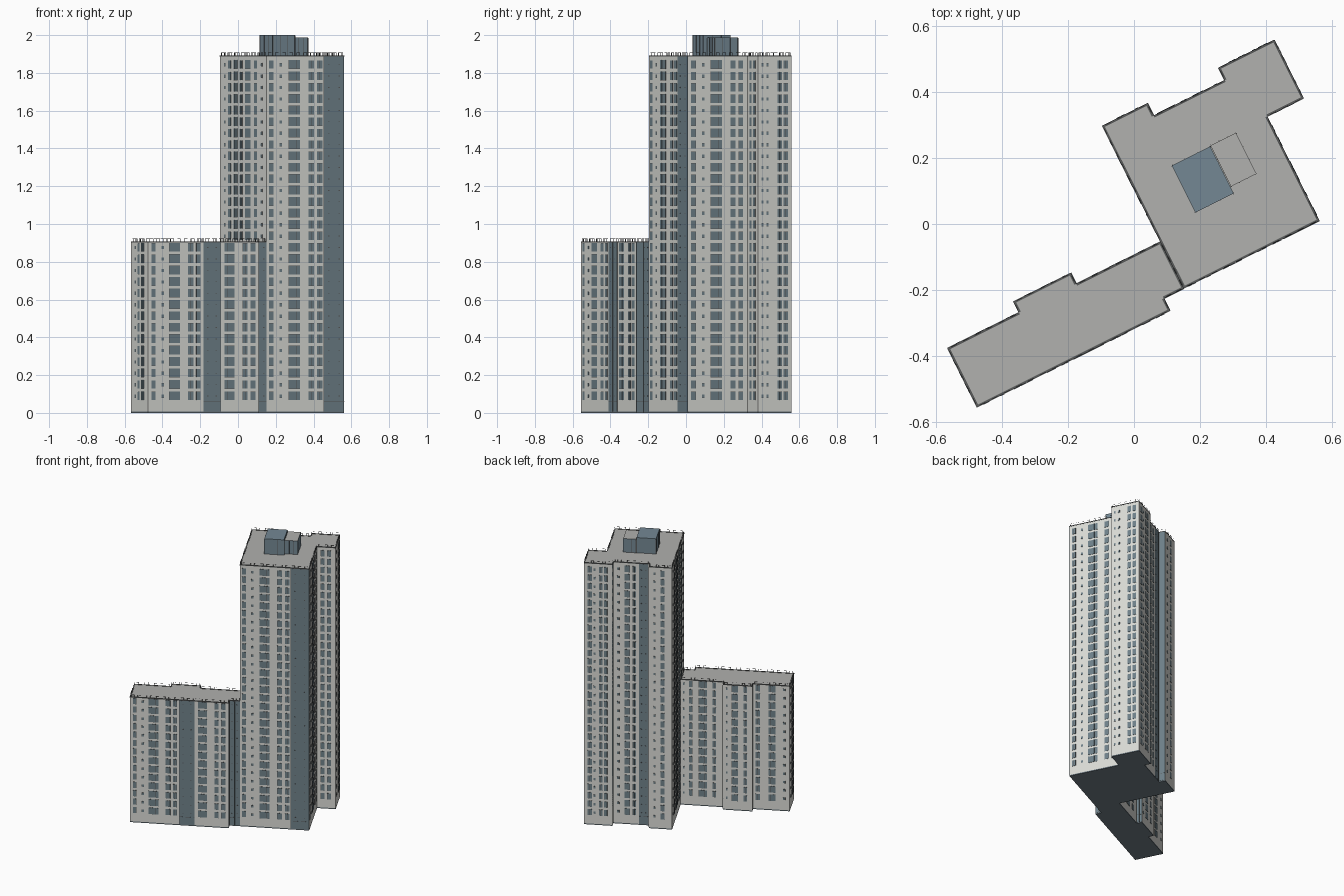
import bpy, bmesh, math
from mathutils import Vector

if "Cube" in bpy.data.objects:
    bpy.data.objects.remove(bpy.data.objects["Cube"])

TURN = math.atan2(1, 2)      # whole block is turned on its site
FLOOR, BASE = 0.0605, 0.062  # storey height, ground storey height


def material(name, rgb):
    m = bpy.data.materials.new(name)
    m.diffuse_color = (*rgb, 1)
    m.use_nodes = True
    m.node_tree.nodes["Principled BSDF"].inputs["Base Color"].default_value = m.diffuse_color
    return m


MATS = [material("pale_wall", (0.71, 0.715, 0.68)),
        material("roof_grey", (0.44, 0.44, 0.425)),
        material("blue_glass", (0.16, 0.222, 0.255)),
        material("dark_trim", (0.10, 0.105, 0.105)),
        material("penthouse_blue", (0.175, 0.245, 0.295)),
        material("slate_underside", (0.16, 0.205, 0.235))]
WALL, ROOF, GLASS, TRIM, BLUE, SLATE = range(6)


def finish(bm, name, floors=1):
    bmesh.ops.recalc_face_normals(bm, faces=bm.faces)
    me = bpy.data.meshes.new(name)
    bm.to_mesh(me)
    bm.free()
    for m in MATS:
        me.materials.append(m)
    ob = bpy.data.objects.new(name, me)
    bpy.context.collection.objects.link(ob)
    ob.rotation_euler.z = TURN
    if floors > 1:
        arr = ob.modifiers.new("storeys", 'ARRAY')
        arr.count = floors
        arr.use_relative_offset = False
        arr.use_constant_offset = True
        arr.constant_offset_displace = (0, 0, FLOOR)
    return ob


def prism(bm, outline, z0, z1, side, top, bottom):
    lo = [bm.verts.new((x, y, z0)) for x, y in outline]
    hi = [bm.verts.new((x, y, z1)) for x, y in outline]
    n = len(outline)
    bm.faces.new(lo[::-1]).material_index = bottom
    bm.faces.new(hi).material_index = top
    for i in range(n):
        j = (i + 1) % n
        bm.faces.new((lo[i], lo[j], hi[j], hi[i])).material_index = side


def plate(bm, p, q, a, b, z0, z1, out, mat, back=0.002):
    """Box lying on wall p-q between distances a and b along it."""
    p, q = Vector(p), Vector(q)
    d = (q - p).normalized()
    n = Vector((d.y, -d.x))
    pts = [p + d * a - n * back, p + d * a + n * out,
           p + d * b + n * out, p + d * b - n * back]
    prism(bm, pts, z0, z1, mat, mat, mat)


def window(bm, p, q, f0, f1, kind):
    """One storey of a window column; f0, f1 are fractions of the wall."""
    length = (Vector(q) - Vector(p)).length
    a, b = f0 * length, f1 * length
    z0, z1, panes = {'s': (0.018, 0.035, 1), 'm': (0.006, 0.050, 2),
                     'w': (0.005, 0.052, 3)}[kind]
    z0, z1 = z0 + BASE, z1 + BASE
    plate(bm, p, q, a, b, z0, z1, 0.001, TRIM)
    w = (b - a) / panes
    for k in range(panes):
        plate(bm, p, q, a + k * w + 0.0006, a + (k + 1) * w - 0.0006,
              z0 + 0.0008, z1 - 0.0008, 0.0018, GLASS)


def rim(bm, outline, z):
    """Coping along the roof edge with posts and broken handrails."""
    for i, p in enumerate(outline):
        q = outline[(i + 1) % len(outline)]
        length = (Vector(q) - Vector(p)).length
        plate(bm, p, q, 0, length, z - 0.004, z + 0.002, 0.001, TRIM, 0.006)
        n = max(1, round(length / 0.04))
        s = length / n
        for k in range(n):
            m = (k + 0.5) * s
            for e in (m - s * 0.22, m + s * 0.22):
                plate(bm, p, q, e - 0.0007, e + 0.0007, z, z + 0.017, -0.001, TRIM, 0.0025)
            plate(bm, p, q, m - s * 0.22, m + s * 0.22, z + 0.0158, z + 0.017,
                  -0.001, TRIM, 0.0025)


def building(name, outline, height, floors, columns, strips):
    # solid body on a dark plinth
    bm = bmesh.new()
    prism(bm, outline, 0.007, height, WALL, ROOF, SLATE)
    finish(bm, name + "_body")
    bm = bmesh.new()
    prism(bm, outline, 0, 0.007, SLATE, SLATE, SLATE)
    finish(bm, name + "_plinth")
    bm = bmesh.new()
    rim(bm, outline, height)
    finish(bm, name + "_roof_railing")
    n = len(outline)
    # one storey of windows, repeated upwards
    bm = bmesh.new()
    for edge, cols in columns.items():
        for f0, f1, kind in cols:
            window(bm, outline[edge], outline[(edge + 1) % n], f0, f1, kind)
    finish(bm, name + "_windows", floors)
    # full height glazed strips with mullions and a lintel over the entrance
    bm, marks = bmesh.new(), bmesh.new()
    for edge, f0, f1 in strips:
        p, q = outline[edge], outline[(edge + 1) % n]
        length = (Vector(q) - Vector(p)).length
        a, b = f0 * length, f1 * length
        plate(bm, p, q, a, b, 0.007, height - 0.004, 0.0015, GLASS)
        for e in (a, (a + b) / 2, b):
            e = min(max(e, 0.001), length - 0.001)
            plate(bm, p, q, e - 0.0006, e + 0.0006, 0.007, height - 0.004, 0.002, TRIM)
        plate(bm, p, q, a, b, BASE - 0.001, BASE + 0.001, 0.002, TRIM)
        if b - a > 0.045:
            for f in (0.25, 0.75):
                m = a + (b - a) * f
                plate(marks, p, q, m - 0.004, m + 0.004, BASE + 0.025, BASE + 0.029, 0.002, TRIM)
    finish(bm, name + "_glazed_strips")
    finish(marks, name + "_strip_vents", floors)


# high tower
tower = [(.048, -.242), (.507, -.242), (.507, .111), (.63, .111), (.63, .309),
         (.441, .309), (.441, .267), (.2, .267), (.2, .309), (.047, .309)]
building("tower", tower, 1.89, 30, {
    0: [(.03, .09, 'm'), (.165, .2, 's'), (.285, .43, 'w'), (.54, .61, 'm'), (.65, .72, 'm')],
    1: [(.05, .13, 'm'), (.235, .275, 's'), (.38, .57, 'w'), (.71, .8, 'm'), (.85, .92, 'm')],
    2: [(.2, .4, 'm'), (.55, .75, 'm')],
    3: [(.1, .16, 's'), (.25, .31, 's'), (.58, .71, 'm'), (.76, .89, 'm')],
    4: [(.12, .29, 'm'), (.34, .4, 's'), (.53, .65, 'm'), (.7, .82, 'm')],
    6: [(.1, .16, 's'), (.3, .45, 'w'), (.53, .62, 'm')],
    8: [(.2, .28, 's'), (.5, .68, 'm')],
    9: [(.09, .12, 's'), (.18, .24, 'm'), (.3, .38, 'w'), (.43, .48, 'm'),
        (.54, .66, 'w'), (.74, .8, 'm'), (.88, .91, 's')],
}, [(0, .735, 1), (5, 0, 1), (6, .7, .95), (7, 0, 1)])

# low wing
wing = [(-.674, -.284), (-.02, -.284), (-.02, -.242), (.048, -.242), (.048, -.084),
        (-.238, -.084), (-.238, -.047), (-.432, -.047), (-.432, -.084), (-.674, -.084)]
building("wing", wing, 0.905, 14, {
    0: [(.03, .065, 'm'), (.12, .143, 's'), (.19, .29, 'w'), (.36, .41, 'm'), (.435, .475, 'm'),
        (.69, .78, 'w'), (.855, .9, 'm'), (.925, .97, 'm')],
    4: [(.05, .09, 's'), (.19, .27, 'm'), (.42, .61, 'w'), (.74, .82, 'm')],
    6: [(.1, .16, 's'), (.3, .52, 'w'), (.7, .82, 'm')],
    8: [(.07, .19, 'm'), (.42, .61, 'w'), (.82, .88, 's')],
    9: [(.2, .28, 's'), (.4, .5, 'm'), (.58, .76, 'w')],
}, [(0, .5, .655), (1, 0, 1), (2, 0, 1), (5, 0, 1)])

# rooftop plant rooms
for name, u0, u1, v0, v1, top, cap in (
        ("main_plant_room", .182, .312, -.052, .107, 2.0, BLUE),
        ("side_plant_room", .314, .4, -.03, .109, 1.988, ROOF)):
    box = [(u0, v0), (u1, v0), (u1, v1), (u0, v1)]
    bm = bmesh.new()
    prism(bm, box, 1.885, top, BLUE, cap, SLATE)
    for i, p in enumerate(box):
        q = box[(i + 1) % 4]
        length = (Vector(q) - Vector(p)).length
        for k in range(4):
            m = 0.002 + (length - 0.004) * k / 3
            plate(bm, p, q, m - 0.0007, m + 0.0007, 1.89, top - 0.003, 0.002, TRIM)
    finish(bm, name)
